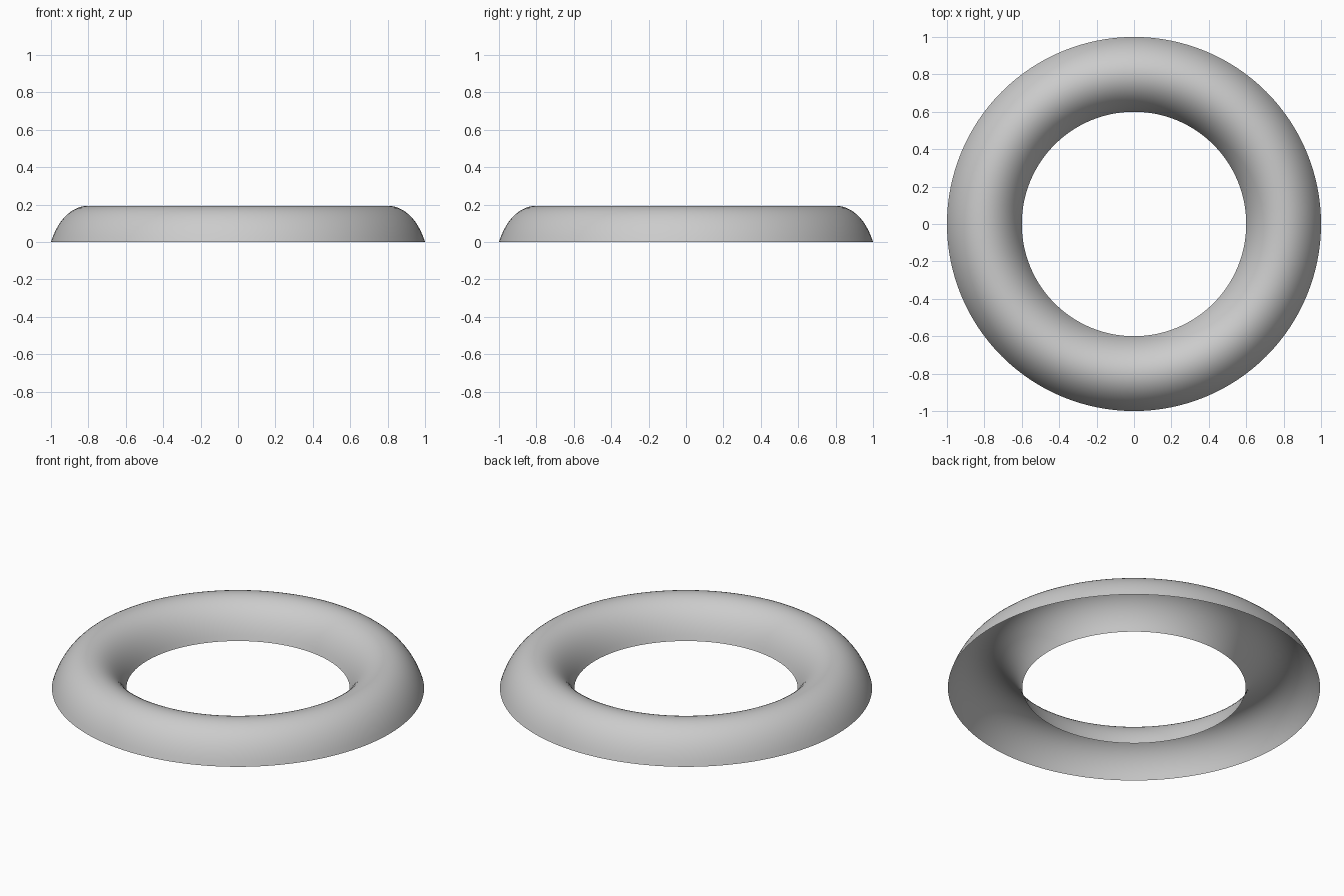
import bpy, bmesh, math

if "Cube" in bpy.data.objects:
    bpy.data.objects.remove(bpy.data.objects["Cube"])

# Arched cross-section (radius, height), open underneath
N, SEG = 24, 128
ctrl = [(1.0, 0.0), (0.92, 0.258), (0.68, 0.258), (0.6, 0.0)]


def bezier(t):
    w = ((1 - t) ** 3, 3 * t * (1 - t) ** 2, 3 * t * t * (1 - t), t ** 3)
    return [sum(k * p[i] for k, p in zip(w, ctrl)) for i in (0, 1)]


# Spin the arch around the z axis into a hollow ring shell
bm = bmesh.new()
verts = []
for i in range(N + 1):
    r, z = bezier(i / N)
    verts.append(bm.verts.new((r, 0, z)))
edges = [bm.edges.new(pair) for pair in zip(verts, verts[1:])]
bmesh.ops.spin(bm, geom=verts + edges, cent=(0, 0, 0), axis=(0, 0, 1),
               angle=math.tau, steps=SEG, use_duplicate=False)
bmesh.ops.remove_doubles(bm, verts=bm.verts[:], dist=1e-5)
bmesh.ops.recalc_face_normals(bm, faces=bm.faces[:])
# Make the outer side face up
if sum(f.normal.z * f.calc_area() for f in bm.faces) < 0:
    bmesh.ops.reverse_faces(bm, faces=bm.faces[:])
for f in bm.faces:
    f.smooth = True

mesh = bpy.data.meshes.new("ring_shell")
bm.to_mesh(mesh)
bm.free()
bpy.context.collection.objects.link(bpy.data.objects.new("ring_shell", mesh))
